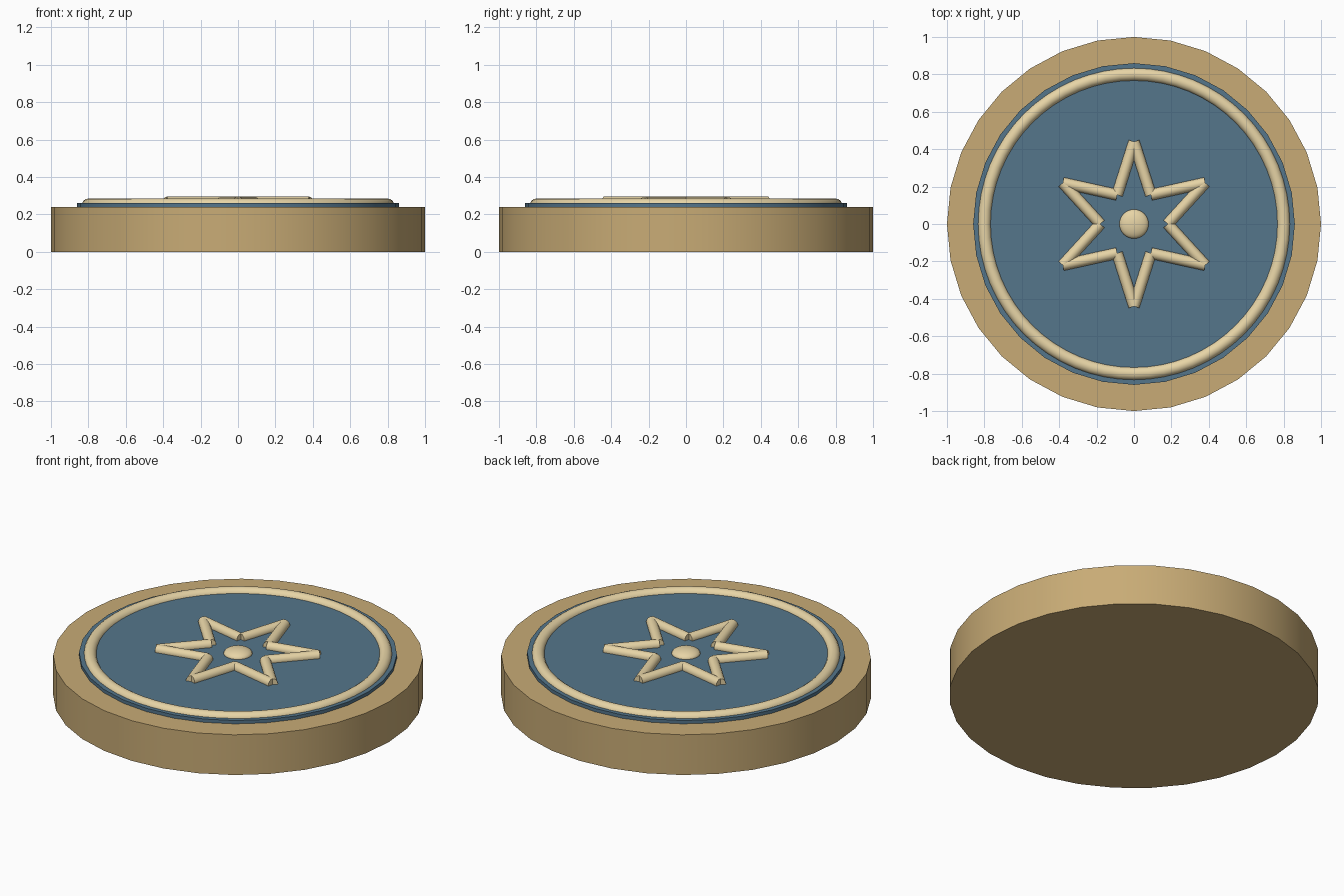
import bpy
import math
from mathutils import Vector

if "Cube" in bpy.data.objects:
    bpy.data.objects.remove(bpy.data.objects["Cube"])


def material(name, rgb):
    m = bpy.data.materials.new(name)
    m.diffuse_color = (*rgb, 1.0)
    m.use_nodes = True
    m.node_tree.nodes["Principled BSDF"].inputs["Base Color"].default_value = m.diffuse_color
    return m


TAN = material("tan", (0.58, 0.41, 0.18))
BLUE = material("blue", (0.09, 0.18, 0.26))
CREAM = material("cream", (0.80, 0.66, 0.38))


def finish(name, mat):
    ob = bpy.context.object
    ob.name = name
    ob.data.materials.append(mat)
    bpy.ops.object.shade_smooth_by_angle(angle=math.radians(40))
    return ob


def disc(name, radius, z0, z1, mat):
    bpy.ops.mesh.primitive_cylinder_add(vertices=32, radius=radius, depth=z1 - z0,
                                        location=(0, 0, (z0 + z1) / 2))
    return finish(name, mat)


def rod(name, a, b, radius, mat):
    d = b - a
    bpy.ops.mesh.primitive_cylinder_add(vertices=16, radius=radius, depth=d.length,
                                        location=(a + b) / 2)
    bpy.context.object.rotation_euler = d.to_track_quat('Z', 'Y').to_euler()
    return finish(name, mat)


# Thick base and the raised inlay
disc("base", 1.0, 0.0, 0.24, TAN)
disc("inlay", 0.86, 0.22, 0.26, BLUE)

# Raised ring near the inlay edge
bpy.ops.mesh.primitive_torus_add(major_radius=0.80, minor_radius=0.035,
                                 major_segments=64, minor_segments=16,
                                 location=(0, 0, 0.25))
finish("border_ring", CREAM)

# Six-pointed star outline made of rods
points = []
for i in range(12):
    r = 0.44 if i % 2 == 0 else 0.18
    a = math.radians(90 + 30 * i)
    points.append(Vector((r * math.cos(a), r * math.sin(a), 0.265)))
for i in range(12):
    rod(f"star_rod_{i + 1}", points[i], points[(i + 1) % 12], 0.03, CREAM)

# Low dome in the middle
bpy.ops.mesh.primitive_uv_sphere_add(segments=32, ring_count=16, radius=0.078,
                                     location=(0, 0, 0.26))
bpy.context.object.scale = (1, 1, 0.42)
finish("centre_stud", CREAM)
